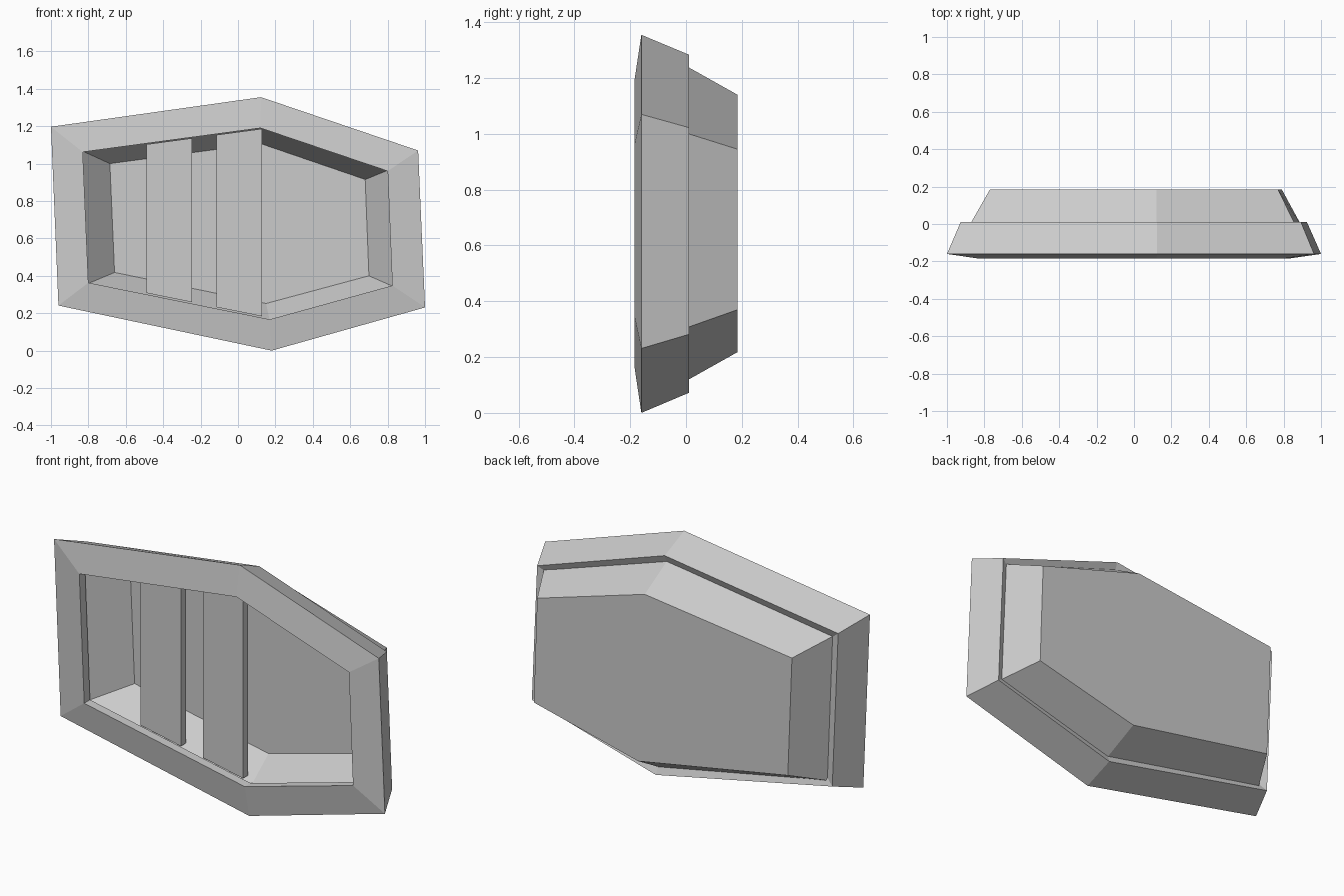
import bpy, bmesh

if "Cube" in bpy.data.objects:
    bpy.data.objects.remove(bpy.data.objects["Cube"])

# Six-sided profiles as (x, z): widest outline, front opening, basin rim, back panel, inner floor
OUTER = [(-1, 1.197), (.123, 1.355), (.963, 1.07), (1, .231), (.18, 0), (-.96, .241)]
OPEN = [(-.83, 1.062), (.12, 1.19), (.80, .96), (.825, .348), (.17, .167), (-.80, .363)]
RIM = [(-.87, 1.097), (.12, 1.238), (.855, 1.0), (.885, .308), (.17, .12), (-.84, .315)]
BACK = [(-.77, 1.03), (.12, 1.14), (.77, .945), (.79, .37), (.16, .218), (-.745, .382)]
FLOOR = [(-.685, 1.0), (.12, 1.107), (.68, .915), (.70, .40), (.15, .252), (-.66, .418)]


def blend(t, p=OUTER, q=OPEN):
    """Profile between p (0) and q (1)."""
    return [(a + (c - a) * t, b + (d - b) * t) for (a, b), (c, d) in zip(p, q)]


def loft(name, rings, closed):
    """Skin (y, profile) rings; either a closed tube or capped at both ends."""
    bm = bmesh.new()
    loops = [[bm.verts.new((x, y, z)) for x, z in prof] for y, prof in rings]
    pairs = list(zip(loops, loops[1:]))
    if closed:
        pairs.append((loops[-1], loops[0]))
    else:
        bm.faces.new(loops[0])
        bm.faces.new(loops[-1])
    for a, b in pairs:
        n = len(a)
        for i in range(n):
            j = (i + 1) % n
            bm.faces.new((a[i], a[j], b[j], b[i]))
    bmesh.ops.recalc_face_normals(bm, faces=bm.faces)
    mesh = bpy.data.meshes.new(name)
    bm.to_mesh(mesh)
    bm.free()
    obj = bpy.data.objects.new(name, mesh)
    bpy.context.collection.objects.link(obj)
    return obj


# Front frame: hollow shell with a bevelled lip
loft("front_frame", [(-.16, blend(0)), (-.185, blend(1)), (-.135, blend(1)),
                     (-.118, blend(.41)), (-.01, blend(.73)), (.01, blend(.43))], True)

# Rear basin: tapered tray with thick walls, its rim tucked inside the frame
loft("rear_basin", [(.185, BACK), (-.03, blend(-.23, RIM, BACK)), (-.125, blend(.93)),
                    (.05, FLOOR)], False)

# Vertical slats just behind the lip, ends sloped to follow the opening
top = lambda x: 1.057 + (x + .83) * .128 / .95
bottom = lambda x: .371 - (x + .80) * .196 / .97
for i, x0 in enumerate((-.49, -.115)):
    x1 = x0 + .243
    prof = [(x0, top(x0)), (x1, top(x1)), (x1, bottom(x1)), (x0, bottom(x0))]
    loft(f"slat_{i + 1}", [(-.14, prof), (-.095, prof)], False)
